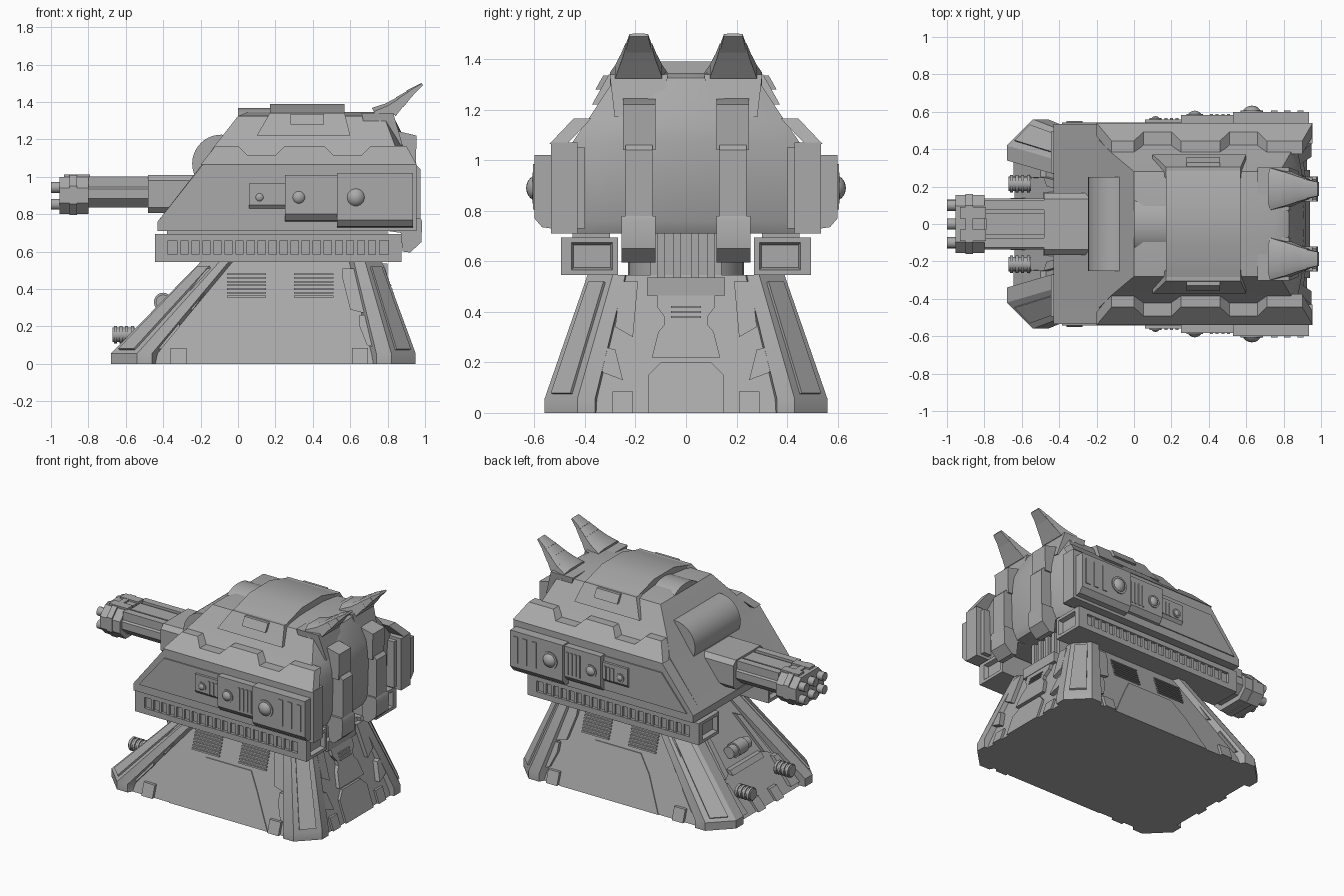
import bpy, bmesh, math
from mathutils import Matrix, Vector

if "Cube" in bpy.data.objects:
    bpy.data.objects.remove(bpy.data.objects["Cube"])

grey = bpy.data.materials.new("plain grey")
grey.diffuse_color = (0.4, 0.4, 0.4, 1)
grey.use_nodes = True
grey.node_tree.nodes["Principled BSDF"].inputs["Base Color"].default_value = grey.diffuse_color
S = (1, -1)


def finish(name, bm, inset=None):
    bmesh.ops.recalc_face_normals(bm, faces=bm.faces)
    if inset:  # sink the faces that point along x
        fs = [f for f in bm.faces if abs(f.normal.x) > 0.9]
        bmesh.ops.inset_individual(bm, faces=fs, thickness=inset, depth=0)
        bmesh.ops.inset_individual(bm, faces=fs, thickness=0.012, depth=-0.03)
    for f in bm.faces:
        f.smooth = True
    for e in bm.edges:
        e.smooth = e.calc_face_angle(3.0) < math.radians(30)
    me = bpy.data.meshes.new(name)
    bm.to_mesh(me)
    bm.free()
    me.materials.append(grey)
    ob = bpy.data.objects.new(name, me)
    bpy.context.collection.objects.link(ob)


def loft(bm, rings):
    vs = [[bm.verts.new(p) for p in r] for r in rings]
    n = len(vs[0])
    bm.faces.new(vs[0])
    bm.faces.new(vs[-1])
    for a, b in zip(vs, vs[1:]):
        for i in range(n):
            j = (i + 1) % n
            bm.faces.new((a[i], a[j], b[j], b[i]))


def prism(bm, pts, place, d0, d1):
    loft(bm, [[place(a, b, d) for a, b in pts] for d in (d0, d1)])


def rect(a0, a1, b0, b1):
    return [(a0, b0), (a1, b0), (a1, b1), (a0, b1)]


def box(bm, x0, x1, y0, y1, z0, z1, s=1):
    prism(bm, rect(x0, x1, z0, z1), side(s), y0, y1)


def cyl(bm, loc, axis, r, length, seg=20, r2=None):
    rot = Vector((0, 0, 1)).rotation_difference(Vector(axis)).to_matrix().to_4x4()
    bmesh.ops.create_cone(bm, cap_ends=True, segments=seg, radius1=r, radius2=r if r2 is None else r2,
                          depth=length, matrix=Matrix.Translation(loc) @ rot)


# placing rules: (a, b) on a surface, d outwards
def side(s): return lambda a, b, d: (a, s * d, b)
def along_x(a, b, d): return (d, a, b)
def wall_y(s): return lambda a, b, d: (a, s * (0.53 - 0.33 * b + d), b)
def wall_px(s): return lambda a, b, d: (0.925 - 0.33 * b + d, s * a, b)
def wall_mx(s): return lambda a, b, d: (-0.64 + 0.845 * b - d, s * a, b)


def octa(x0, x1, y, c, z):
    return [(x0, -y + c, z), (x0 + c, -y, z), (x1 - c, -y, z), (x1, -y + c, z),
            (x1, y - c, z), (x1 - c, y, z), (x0 + c, y, z), (x0, y - c, z)]


# base core
bm = bmesh.new()
loft(bm, [octa(-0.64, 0.925, 0.53, 0.12, 0), octa(-0.18, 0.745, 0.35, 0.07, 0.545)])
finish("base_core", bm)

# four corner buttresses with raised strips
legs = [([(-.68, .34), (-.68, .42), (-.54, .56), (-.46, .56), (-.3, .3)],
         [(-.2, .2), (-.2, .28), (-.1, .39), (-.05, .39), (.05, .2)]),
        ([(.95, .36), (.95, .43), (.82, .56), (.74, .56), (.6, .3)],
         [(.77, .24), (.77, .29), (.68, .39), (.62, .39), (.5, .2)])]
bm = bmesh.new()
for lo, hi in legs:
    for s in S:
        rings = [[Vector((x, s * y, z)) for x, y in r] for r, z in ((lo, 0), (lo, .055), (hi, .545))]
        loft(bm, rings)
        a, b, c, d = rings[1][1], rings[1][2], rings[2][2], rings[2][1]
        n = (b - a).cross(d - a).normalized()
        if n.z < 0:
            n = -n
        q = [d.lerp(a, v).lerp(c.lerp(b, v), u) for u, v in ((.2, .96), (.8, .96), (.8, .06), (.2, .06))]
        loft(bm, [[p - n * .02 for p in q], [p + n * .012 for p in q]])
finish("base_buttress", bm)

# plates, feet and vents on the long walls
bm = bmesh.new()
for s in S:
    w = wall_y(s)
    for p in ([(-.47, .08), (-.41, .08), (-.31, .2), (-.32, .24), (-.36, .24), (-.46, .13)],
              [(-.31, .27), (-.24, .29), (-.13, .45), (-.13, .51), (-.17, .51), (-.31, .32)],
              [(.69, .1), (.77, .08), (.77, .14), (.71, .26), (.65, .26), (.65, .2)],
              [(.6, .29), (.68, .27), (.68, .32), (.62, .51), (.56, .51), (.56, .45)]):
        prism(bm, p, w, -.02, .025)
    for x in (-.36, .61):
        prism(bm, rect(x, x + .085, 0, .085), w, -.02, .02)
    for x in (-.06, .3):
        for i in range(7):
            prism(bm, rect(x, x + .21, .355 + i * .02, .364 + i * .02), w, -.01, .012)
    prism(bm, [(-.16, 0), (.6, 0), (.47, .22), (.4, .33), (.05, .33), (-.04, .22)], w, -.01, .006)
finish("base_side_panels", bm)

# rear wall gate, stepped panel and plates
bm = bmesh.new()
w = wall_px(1)
prism(bm, [(-.15, 0), (.15, 0), (.15, .15), (.1, .2), (-.1, .2), (-.15, .15)], w, -.02, .015)
half = [(.135, .22), (.11, .32), (.085, .35), (.085, .38), (.115, .42), (.115, .47)]
prism(bm, half + [(-a, b) for a, b in reversed(half)], w, -.02, .025)
for z in (.375, .395, .415):
    prism(bm, rect(-.06, .06, z, z + .008), w, .02, .033)
box(bm, .68, .80, -.155, .155, .465, .535)
for s in S:
    w = wall_px(s)
    prism(bm, rect(.21, .29, 0, .085), w, -.02, .015)
    prism(bm, [(.25, .13), (.33, .16), (.36, .27), (.28, .25)], w, -.02, .035)
    prism(bm, [(.21, .3), (.28, .34), (.26, .52), (.19, .52)], w, -.02, .03)
finish("base_rear_panels", bm)

# gun-side wall: frame, tank and rollers
bm = bmesh.new()
for s in S:
    w = wall_mx(s)
    prism(bm, [(.2, .24), (.25, .22), (.2, .45), (.16, .47)], w, -.02, .03)
    prism(bm, [(.24, .03), (.33, .03), (.3, .2), (.25, .2)], w, -.02, .03)
    prism(bm, rect(.06, .14, 0, .07), w, -.02, .02)
    cyl(bm, (-.61, s * .215, .155), (1, 0, 0), .038, .12, 16)
    for i in range(4):
        cyl(bm, (-.655 + i * .03, s * .215, .155), (1, 0, 0), .046, .016, 16)
prism(bm, rect(-.17, .17, .22, .25), wall_mx(1), -.02, .03)
cyl(bm, (-.40, 0, .33), (0, 1, 0), .04, .2)
cyl(bm, (-.40, 0, .33), (0, 1, 0), .05, .1)
finish("base_front_machinery", bm)

# neck ring
bm = bmesh.new()
cyl(bm, (.2, 0, .63), (0, 0, 1), .23, .2, 32)
box(bm, .5, .74, -.14, .14, .53, .72)
for y in (-.1, -.035, .035, .1):
    box(bm, .7, .76, y - .015, y + .015, .53, .72)
finish("neck", bm)

# slotted side skirts
for s in S:
    bm = bmesh.new()
    box(bm, -.445, .875, .27, .475, .545, .695, s)
    finish("skirt_box", bm, inset=.03)
    bm = bmesh.new()
    box(bm, -.445, .875, .47, .495, .545, .585, s)
    box(bm, -.445, .875, .47, .495, .66, .695, s)
    box(bm, -.445, -.375, .47, .495, .58, .67, s)
    box(bm, .805, .875, .47, .495, .58, .67, s)
    for i in range(1, 20):
        x = -.375 + i * .059
        box(bm, x - .01, x + .01, .47, .49, .58, .67, s)
    box(bm, -.38, .8, .3, .45, .69, .72, s)
    finish("skirt_slots", bm)


# turret hull with curved rear
def hull(z, x0, x1, y, bulge):
    arc = [(x1 + bulge * (1 - (k / 6) ** 2), y * k / 6, z) for k in range(6, -7, -1)]
    return [(x0, -y, z), (x0, y, z)] + arc


bm = bmesh.new()
loft(bm, [hull(.71, -.43, .83, .44, .05), hull(.76, -.43, .85, .45, .06), hull(1.07, -.19, .86, .45, .06),
          hull(1.165, -.125, .84, .385, .07), hull(1.325, 0, .78, .28, .05), hull(1.345, .05, .75, .12, .04)])
finish("turret_hull", bm)

# armour cheeks with notched upper edge
bm = bmesh.new()
notch = [(-.2, 1.065), (-.12, 1.165), (0, 1.165), (.05, 1.115), (.2, 1.115), (.25, 1.165), (.46, 1.165),
         (.51, 1.115), (.66, 1.115), (.71, 1.165), (.9, 1.165), (.955, 1.065)]
for s in S:
    prism(bm, [(-.43, .71), (-.43, .76), (-.185, 1.07), (.955, 1.07), (.955, .71)], side(s), .43, .535)
    prism(bm, notch, lambda a, b, d: (a, s * (.535 - (b - 1.07) * .95 + d), b), -.07, 0)
    prism(bm, [(-.385, .765), (-.19, 1.0), (.93, 1.0), (.93, .765)], side(s), .53, .543)
    prism(bm, [(.86, .73), (.92, .73), (.92, 1.05), (.86, 1.05)], side(s), .4, .44)
finish("armour_cheek", bm)

# instrument boxes, domes and slots
bm = bmesh.new()
for s in S:
    for x0, x1, z0, z1, y, dx, r, sl in ((.06, .25, .825, .965, .56, .115, .028, (.17, .2, .23)),
                                         (.25, .53, .775, 1.01, .582, .325, .04, (.415, .445, .475, .505)),
                                         (.53, .935, .745, 1.02, .6, .63, .055, (.75, .82, .89))):
        prism(bm, [(.5, z0 - .02), (y - .03, z0 - .01), (y, z0 + .025), (y, z1), (.5, z1)],
              lambda a, b, d: (d, s * a, b), x0, x1)
        bmesh.ops.create_uvsphere(bm, u_segments=20, v_segments=12, radius=r,
                                  matrix=Matrix.Translation((dx, s * (y - r * .4), .89)))
        cyl(bm, (dx, s * y, .89), (0, 1, 0), r * 1.1, .014)
        h = (z1 - z0) * .33
        for x in sl:
            wd = .017 if x1 > .6 else .008
            box(bm, x - wd, x + wd, y - .01, y + .006, .895 - h, .895 + h, s)
finish("instrument_box", bm)

# front drum, roof arch, roof cap and its side flaps
bm = bmesh.new()
cyl(bm, (-.09, 0, 1.07), (0, 1, 0), .155, .5, 40)
arc = [(.165 * math.sin(t * math.pi / 16), 1.25 + .118 * math.cos(t * math.pi / 16)) for t in range(-8, 9)]
prism(bm, arc, along_x, 0, .18)
finish("roof_drums", bm)
bm = bmesh.new()
prism(bm, [(-.3, 1.3), (-.3, 1.335), (-.11, 1.39), (.11, 1.39), (.3, 1.335), (.3, 1.3)], along_x, .17, .57)
for s in S:
    def slope(a, b, d): return (a, s * (.372 - .56 * (b - 1.22) + d), b)
    prism(bm, [(.1, 1.22), (.6, 1.22), (.57, 1.34), (.17, 1.34)], slope, -.06, 0)
    prism(bm, rect(.28, .46, 1.28, 1.335), slope, -.02, .02)
finish("roof_cap", bm)

# rear spines, shoulders and stepped horns
bm = bmesh.new()
for s in S:
    prism(bm, [(.75, 1.25), (.83, 1.25), (.955, 1.22), (.95, 1.04), (.75, 1.04)], side(s), .12, .25)
    prism(bm, [(.78, 1.06), (.955, 1.06), (.975, 1.04), (.975, .76), (.78, .76)], side(s), .132, .24)
    prism(bm, [(.8, .78), (.975, .78), (.985, .76), (.98, .65), (.92, .595), (.88, .6), (.87, .7), (.8, .71)],
          side(s), .12, .255)
finish("rear_spine", bm)
bm = bmesh.new()
path = [Vector(p) for p in ((.76, 1.33), (.83, 1.37), (.88, 1.412), (.93, 1.455), (.985, 1.495))]
for s in S:
    c = s * .187
    loft(bm, [[(x, c + v * w, z) for x, v in ((x0, -1), (x1, -1), (x1, 1), (x0, 1))]
              for z, x0, x1, w in ((1.17, .7, .88, .095), (1.34, .66, .83, .115))])
    for i in range(4):
        a, b = path[i], path[i + 1]
        t = (b - a).normalized()
        n = Vector((-t.y, t.x))
        rings = []
        for p, w, h in ((a - t * .02, .113 - i * .02, .055 - i * .011), (b, .085 - i * .016, .034 - i * .009)):
            rings.append([(p.x + n.x * h * k, c + v * w, p.y + n.y * h * k)
                          for v, k in ((-1, -1), (1, -1), (1, .6), (.6, 1), (-.6, 1), (-1, .6))])
        loft(bm, rings)
finish("rear_horn", bm)


# gun: mount, barrel housing, muzzle block and tubes
def gun(bm, x0, x1, y, z0, z1, c):
    prism(bm, [(p[0], p[1]) for p in [(-y, z0 + c), (-y + c, z0), (y - c, z0), (y, z0 + c),
                                      (y, z1 - c), (y - c, z1), (-y + c, z1), (-y, z1 - c)]], along_x, x0, x1)


bm = bmesh.new()
gun(bm, -.48, -.1, .165, .805, 1.01, .03)
gun(bm, -.80, -.4, .135, .835, .985, .05)
gun(bm, -.955, -.8, .155, .80, 1.0, .06)
gun(bm, -.9, -.86, .16, .795, 1.01, .06)
box(bm, -.79, -.4, -.055, .055, .97, .995)
for s in S:
    box(bm, -.8, -.42, .075, .125, .9, 1.002, s)
    box(bm, -.93, -.79, .03, .09, .98, 1.012, s)
for y in (-.1, 0, .1):
    for z in (.853, .943):
        cyl(bm, (-.97, y, z), (1, 0, 0), .03, .06, 14)
        cyl(bm, (-.98, y, z), (1, 0, 0), .018, .041, 12)
finish("gun", bm)
